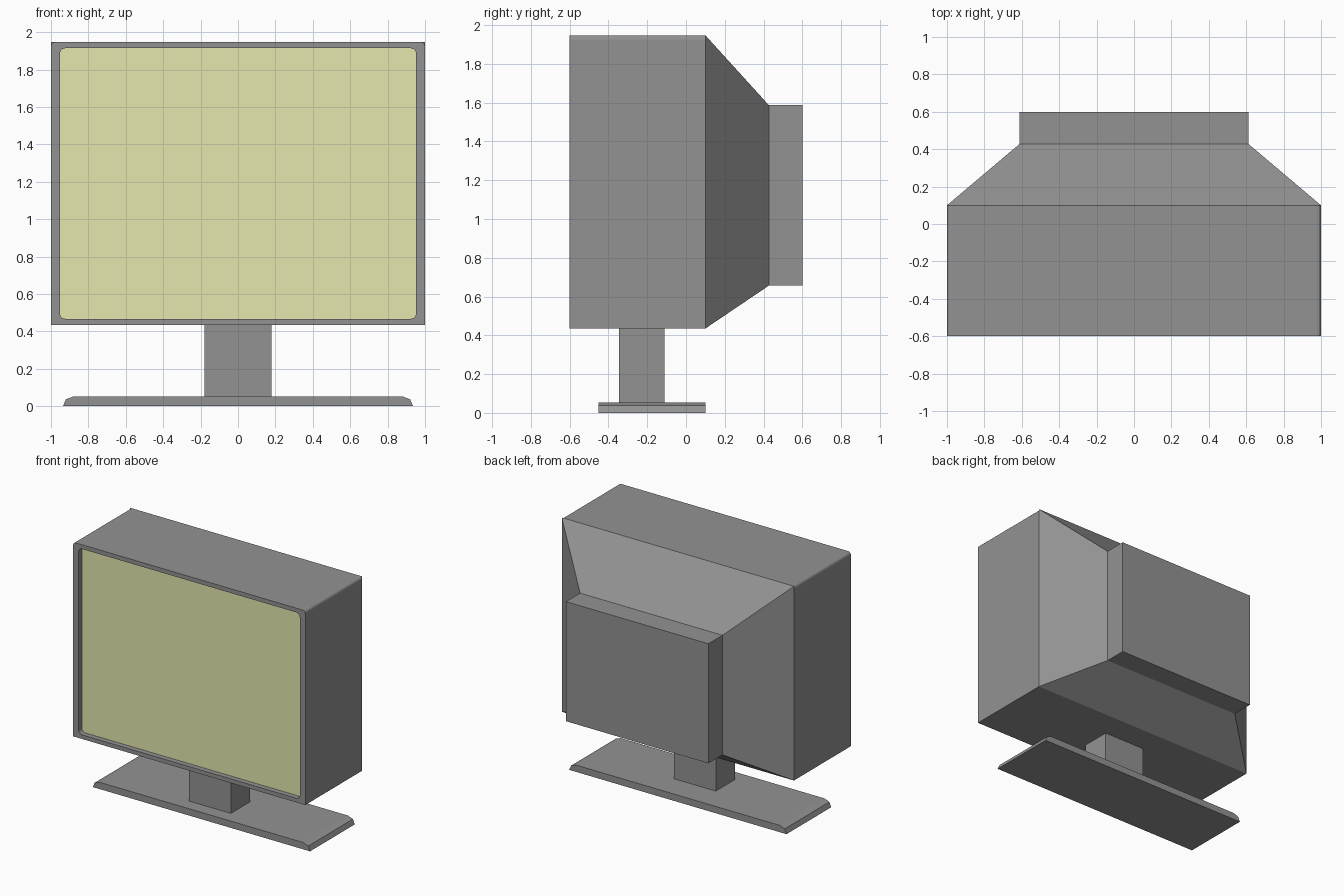
import bpy, bmesh, math

if "Cube" in bpy.data.objects:
    bpy.data.objects.remove(bpy.data.objects["Cube"])


def make_material(name, color):
    mat = bpy.data.materials.new(name)
    mat.diffuse_color = (*color, 1.0)
    mat.use_nodes = True
    mat.node_tree.nodes["Principled BSDF"].inputs["Base Color"].default_value = mat.diffuse_color
    return mat


GREY = make_material("dark_grey_plastic", (0.29, 0.29, 0.29))
GLASS = make_material("screen_glass", (0.78, 0.80, 0.43))


def make_object(name, bm, mat):
    bmesh.ops.remove_doubles(bm, verts=bm.verts, dist=1e-5)
    bmesh.ops.recalc_face_normals(bm, faces=bm.faces)
    mesh = bpy.data.meshes.new(name)
    bm.to_mesh(mesh)
    bm.free()
    mesh.materials.append(mat)
    obj = bpy.data.objects.new(name, mesh)
    bpy.context.collection.objects.link(obj)
    return obj


def rounded_rect(half_w, z0, z1, r_top=0.0, r_bottom=0.0, steps=3):
    """Outline in x/z with the same point count for every radius."""
    pts = []
    corners = [(1, z1, -1, r_top, 0), (-1, z1, -1, r_top, 90),
               (-1, z0, 1, r_bottom, 180), (1, z0, 1, r_bottom, 270)]
    for sx, z, inward, r, start in corners:
        for i in range(steps + 1):
            a = math.radians(start + 90 * i / steps)
            pts.append((sx * (half_w - r) + r * math.cos(a),
                        z + inward * r + r * math.sin(a)))
    return pts


def loft(name, sections, mat=GREY, cap_start=True, cap_end=True):
    """Skin a list of (y, outline) sections."""
    bm = bmesh.new()
    rings = [[bm.verts.new((x, y, z)) for x, z in pts] for y, pts in sections]
    for a, b in zip(rings, rings[1:]):
        n = len(a)
        for i in range(n):
            j = (i + 1) % n
            bm.faces.new((a[i], a[j], b[j], b[i]))
    if cap_start:
        bm.faces.new(rings[0])
    if cap_end:
        bm.faces.new(rings[-1])
    return make_object(name, bm, mat)


# Housing: screen recess, bezel, deep casing, sharp-cornered taper and rear box
opening = rounded_rect(0.953, 0.467, 1.914, 0.03, 0.03)
casing = rounded_rect(1.0, 0.435, 1.947, 0.022)
shoulder = rounded_rect(1.0, 0.435, 1.947)
rear = rounded_rect(0.613, 0.656, 1.587)
loft("housing", [(-0.56, opening), (-0.6, opening), (-0.6, casing),
                 (0.1, casing), (0.1, shoulder), (0.427, rear), (0.6, rear)],
     cap_start=False)

# Screen panel at the bottom of the recess
screen = loft("screen", [(-0.56, opening)], GLASS, cap_end=False)
if screen.data.polygons[0].normal.y > 0:
    screen.data.flip_normals()

# Neck
neck = rounded_rect(0.18, 0.045, 0.44)
loft("neck", [(-0.345, neck), (-0.11, neck)])

# Base plate with chamfered ends
half = [(0.936, 0.0), (0.92, 0.037), (0.877, 0.053)]
base = half + [(-x, z) for x, z in reversed(half)]
loft("base", [(-0.45, base), (0.1, base)])
